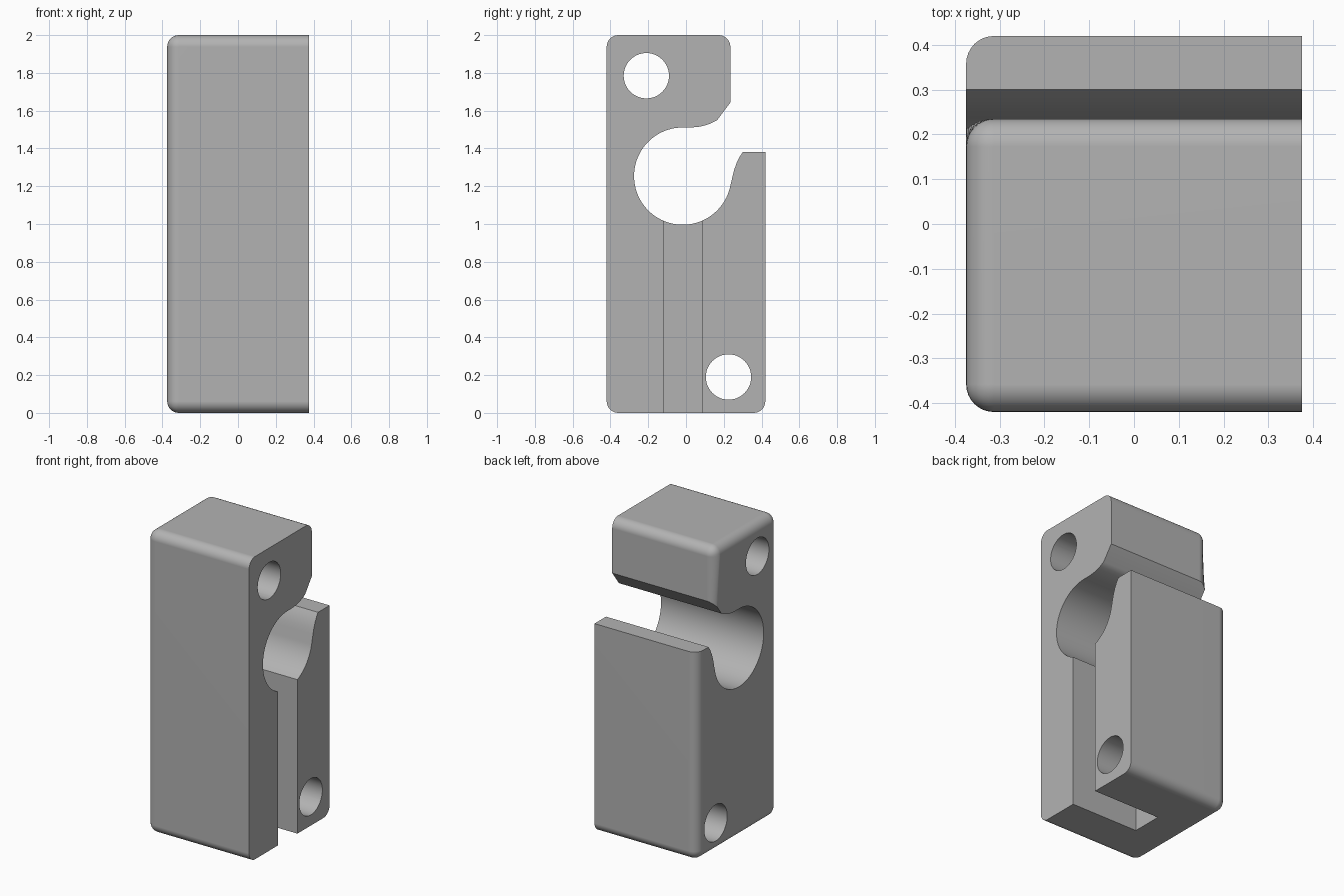
import bpy, bmesh
from math import sin, cos, radians

if "Cube" in bpy.data.objects:
    bpy.data.objects.remove(bpy.data.objects["Cube"])

HALF = 0.375      # half width along x
FILLET = 0.062
SLOT_END = -0.115

grey = bpy.data.materials.new("plain grey")
grey.use_nodes = True
grey.diffuse_color = (0.45, 0.45, 0.45, 1)
grey.node_tree.nodes["Principled BSDF"].inputs["Base Color"].default_value = grey.diffuse_color


def prism(name, outline, x0, x1, rounded=None):
    """Extrude a (y, z) outline from x0 to x1; optionally round chosen edges."""
    bm = bmesh.new()
    verts = [bm.verts.new((x0, y, z)) for y, z in outline]
    face = bm.faces.new(verts)
    out = bmesh.ops.extrude_face_region(bm, geom=[face])
    moved = [g for g in out["geom"] if isinstance(g, bmesh.types.BMVert)]
    bmesh.ops.translate(bm, verts=moved, vec=(x1 - x0, 0, 0))
    bmesh.ops.recalc_face_normals(bm, faces=bm.faces)
    if rounded:
        edges = [e for e in bm.edges if rounded(*(v.co for v in e.verts))]
        bmesh.ops.bevel(bm, geom=edges, offset=FILLET, offset_type='OFFSET',
                        segments=8, profile=0.5, affect='EDGES')
    mesh = bpy.data.meshes.new(name)
    bm.to_mesh(mesh)
    bm.free()
    mesh.materials.append(grey)
    obj = bpy.data.objects.new(name, mesh)
    bpy.context.collection.objects.link(obj)
    return obj


def arc(cy, cz, r, start, end, steps):
    angles = [radians(start + (end - start) * i / steps) for i in range(steps + 1)]
    return [(cy + r * cos(a), cz + r * sin(a)) for a in angles]


# Stepped body: tall front, lower lip at the back
LIP = 1.38
BACK = 0.235


def is_rounded(a, b):
    mid = (a + b) / 2
    if abs(a.x - b.x) > 0.1:                      # edges running across the width
        return mid.z < 0.01 or mid.z > 1.99
    on_left = mid.x < 0
    lip_top = abs(a.z - LIP) < 0.01 and abs(b.z - LIP) < 0.01
    return on_left and not lip_top


body = prism("clip_body", [(-0.42, 0), (0.42, 0), (0.42, LIP), (BACK, LIP), (BACK, 2), (-0.42, 2)],
             -HALF, HALF, is_rounded)

# Round channel with its open mouth
channel = arc(-0.0175, 1.2535, 0.2575, -10, -270, 64)
channel += [(0.03, 1.511), (0.07, 1.515), (0.105, 1.523), (0.135, 1.534), (0.165, 1.55),
            (BACK, 1.643), (0.29, 1.716), (0.36, 1.48), (0.30, LIP),
            (0.283, 1.354), (0.268, 1.323), (0.256, 1.29), (0.247, 1.255), (0.241, 1.228)]

cutters = [
    prism("channel_cutter", channel, -0.6, 0.6),
    prism("upper_hole_cutter", arc(-0.21, 1.785, 0.12, 0, 352.5, 47), -0.6, 0.6),
    prism("lower_hole_cutter", arc(0.225, 0.19, 0.12, 0, 352.5, 47), -0.6, 0.6),
    # Blind slot from the right side, open at the bottom
    prism("slot_cutter", [(-0.12, -0.1), (0.085, -0.1), (0.085, 1.1), (-0.12, 1.1)], SLOT_END, 0.6),
]

bpy.ops.object.select_all(action='DESELECT')
body.select_set(True)
bpy.context.view_layer.objects.active = body
for cutter in cutters:
    cutter.hide_render = True
    mod = body.modifiers.new(cutter.name, 'BOOLEAN')
    mod.operation = 'DIFFERENCE'
    mod.solver = 'EXACT'
    mod.object = cutter
    bpy.ops.object.modifier_apply(modifier=mod.name)
    bpy.data.objects.remove(cutter)

# Smooth fillets and bores, crisp corners, flat large faces
bpy.ops.object.shade_smooth_by_angle(angle=radians(25))
weighted = body.modifiers.new("flat_face_normals", 'WEIGHTED_NORMAL')
weighted.keep_sharp = True
